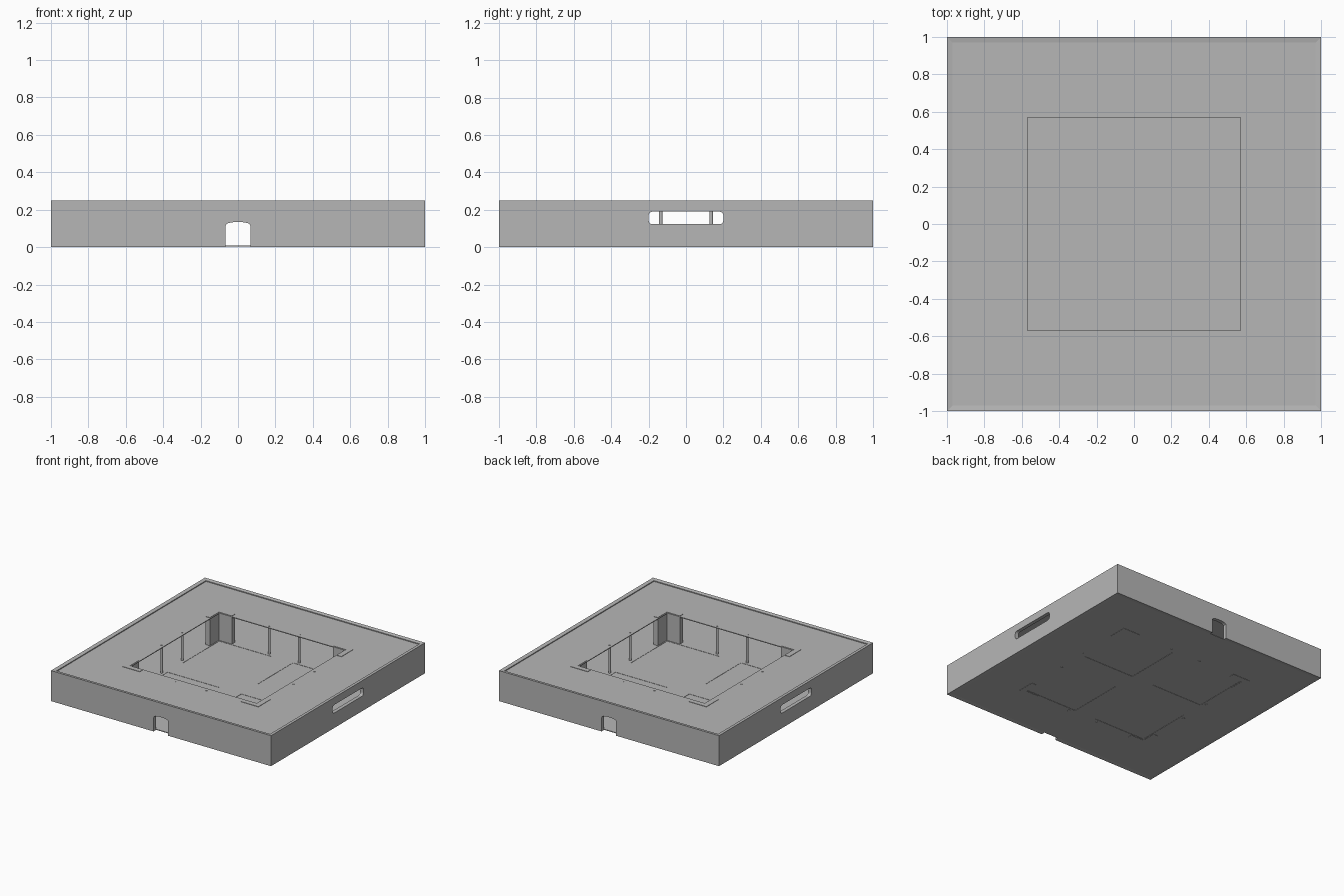
import bpy, bmesh, math

if "Cube" in bpy.data.objects:
    bpy.data.objects.remove(bpy.data.objects["Cube"], do_unlink=True)

GREY = 0.47
mat = bpy.data.materials.new("plain grey")
mat.use_nodes = True
mat.diffuse_color = (GREY, GREY, GREY, 1)
mat.node_tree.nodes["Principled BSDF"].inputs["Base Color"].default_value = (GREY, GREY, GREY, 1)


def finish(name, bm):
    bmesh.ops.recalc_face_normals(bm, faces=bm.faces)
    mesh = bpy.data.meshes.new(name)
    bm.to_mesh(mesh)
    bm.free()
    mesh.materials.append(mat)
    obj = bpy.data.objects.new(name, mesh)
    bpy.context.collection.objects.link(obj)
    return obj


def prism(name, points, axis, low, high):
    """Extrude a 2D outline along the given axis."""
    place = {"x": lambda u, v, w: (w, u, v),
             "y": lambda u, v, w: (u, w, v),
             "z": lambda u, v, w: (u, v, w)}[axis]
    bm = bmesh.new()
    rings = [[bm.verts.new(place(u, v, w)) for u, v in points] for w in (low, high)]
    bm.faces.new(rings[0])
    bm.faces.new(rings[1])
    n = len(points)
    for i in range(n):
        j = (i + 1) % n
        bm.faces.new((rings[0][i], rings[0][j], rings[1][j], rings[1][i]))
    return finish(name, bm)


def square_ring(name, profile):
    """Sweep a closed (radius, height) profile round a square."""
    bm = bmesh.new()
    loops = [[bm.verts.new((sx * r, sy * r, z)) for r, z in profile]
             for sx, sy in ((1, 1), (-1, 1), (-1, -1), (1, -1))]
    n = len(profile)
    for k in range(4):
        a, b = loops[k], loops[(k + 1) % 4]
        for i in range(n):
            j = (i + 1) % n
            bm.faces.new((a[i], a[j], b[j], b[i]))
    return finish(name, bm)


def cut(obj, cutter):
    mod = obj.modifiers.new("cut", "BOOLEAN")
    mod.operation = "DIFFERENCE"
    mod.solver = "EXACT"
    mod.object = cutter
    bpy.context.view_layer.objects.active = obj
    bpy.ops.object.modifier_apply(modifier=mod.name)
    bpy.data.objects.remove(cutter, do_unlink=True)


def box_outline(x0, x1, y0, y1):
    return [(x0, y0), (x1, y0), (x1, y1), (x0, y1)]


# Outer walls with a gently sloped rim
walls = square_ring("outer_walls", [(1, 0), (1, 0.25), (0.97, 0.245), (0.97, 0.003)])

# Arched openings through the front and back walls
W, SPRING, RISE = 0.066, 0.115, 0.02
arch = [(-W, -0.05), (W, -0.05)]
arch += [(W * math.cos(t), SPRING + RISE * math.sin(t) ** 0.8)
         for t in (math.pi * i / 12 for i in range(13))]
cut(walls, prism("arch_cutter", arch, "y", -1.2, 1.2))

# Rounded hand slots through the side walls
HALF, LOW, HIGH, R = 0.2, 0.123, 0.19, 0.02
slot = []
for k, (cy, cz) in enumerate(((HALF - R, HIGH - R), (R - HALF, HIGH - R),
                              (R - HALF, LOW + R), (HALF - R, LOW + R))):
    for i in range(5):
        a = math.pi / 2 * (k + i / 4)
        slot.append((cy + R * math.cos(a), cz + R * math.sin(a)))
cut(walls, prism("slot_cutter", slot, "x", -1.2, 1.2))

# Top deck with the square opening
square_ring("top_deck", [(0.972, 0.232), (0.972, 0.238), (0.57, 0.238), (0.57, 0.232)])

# Thin floor: border, cross and four recessed square panels
FLOOR, FLOOR_TOP = 0.003, 0.009
square_ring("floor_border", [(0.972, FLOOR), (0.972, FLOOR_TOP), (0.57, FLOOR_TOP), (0.57, FLOOR)])
prism("floor_cross_long", box_outline(-0.1, 0.1, -0.57, 0.57), "z", FLOOR, FLOOR_TOP)
for side, x in (("left", 0.1), ("right", -0.57)):
    prism("floor_cross_" + side, box_outline(x, x + 0.47, -0.1, 0.1), "z", FLOOR, FLOOR_TOP)
    for end, y in (("front", -0.57), ("back", 0.1)):
        prism("floor_panel_%s_%s" % (end, side),
              box_outline(x, x + 0.47, y, y + 0.47), "z", 0.005, 0.007)

# L-shaped corner posts
IN, OUT, ARM = 0.578, 0.618, 0.46
ell = [(OUT, OUT), (ARM, OUT), (ARM, IN), (IN, IN), (IN, ARM), (OUT, ARM)]
for side, sx in (("left", 1), ("right", -1)):
    for end, sy in (("front", -1), ("back", 1)):
        prism("corner_post_%s_%s" % (end, side),
              [(sx * u, sy * v) for u, v in ell], "z", 0.001, 0.241)

# Slim rods, two on each side of the opening
circle = [(0.01 * math.cos(math.tau * i / 16), 0.01 * math.sin(math.tau * i / 16))
          for i in range(16)]
for across in (-0.6, 0.6):
    for along in (-0.135, 0.135):
        for name, cx, cy in (("side_rod", across, along), ("end_rod", along, across)):
            rod = prism(name, [(cx + u, cy + v) for u, v in circle], "z", 0.001, 0.24)
            bpy.ops.object.select_all(action="DESELECT")
            rod.select_set(True)
            bpy.context.view_layer.objects.active = rod
            bpy.ops.object.shade_smooth_by_angle(angle=math.radians(40))
